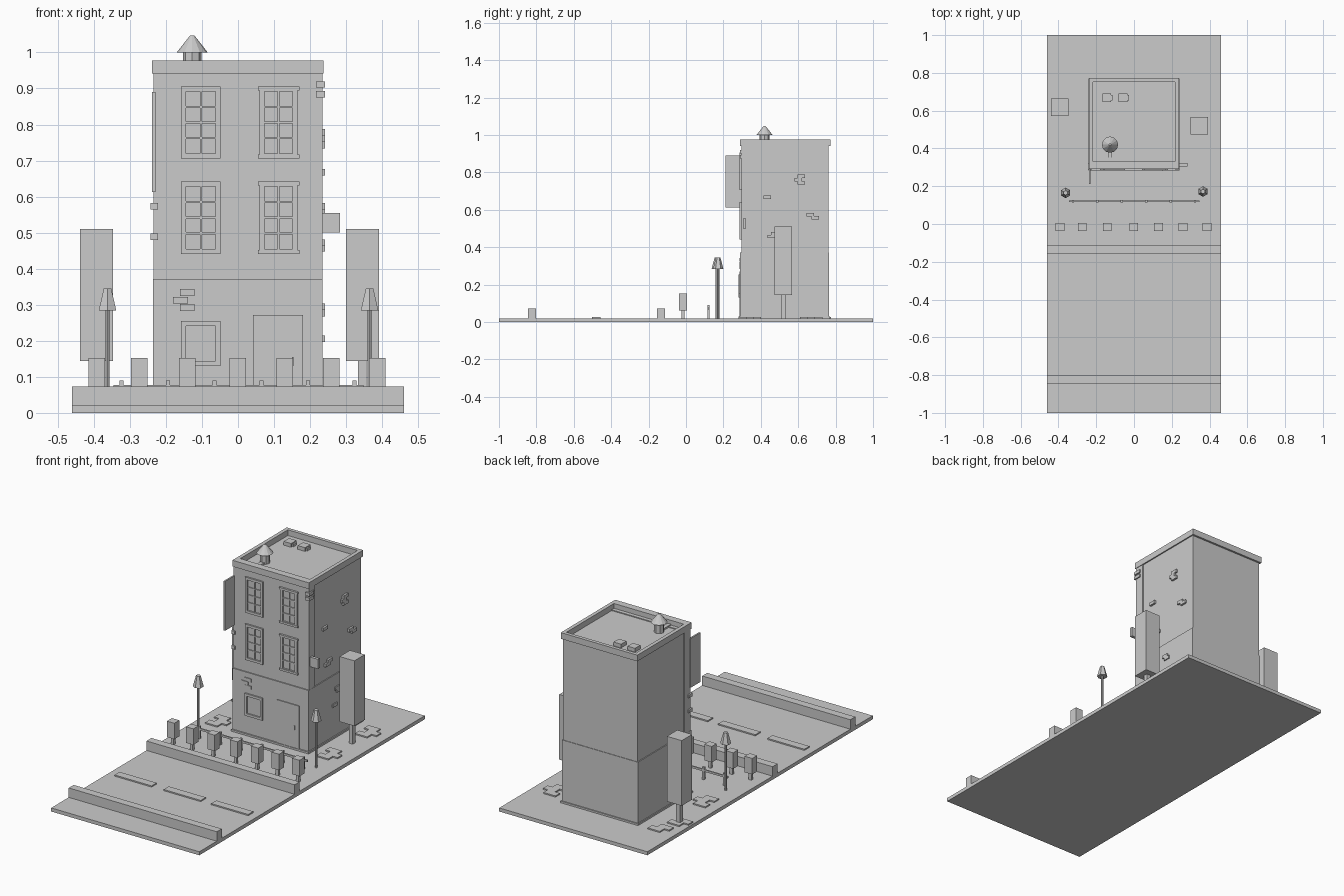
import bpy, bmesh
from mathutils import Matrix, Vector


def boxes(name, specs):
    """One object from boxes given as (x0, x1, y0, y1, z0, z1)."""
    bm = bmesh.new()
    for x0, x1, y0, y1, z0, z1 in specs:
        m = Matrix.Translation(((x0 + x1) / 2, (y0 + y1) / 2, (z0 + z1) / 2))
        bmesh.ops.create_cube(bm, size=1, matrix=m @ Matrix.Diagonal((x1 - x0, y1 - y0, z1 - z0, 1)))
    return finish(name, bm)


def cone(name, x, y, z0, z1, r0, r1, sides):
    bm = bmesh.new()
    bmesh.ops.create_cone(bm, cap_ends=True, segments=sides, radius1=r0, radius2=r1, depth=z1 - z0,
                          matrix=Matrix.Translation((x, y, (z0 + z1) / 2)))
    return finish(name, bm)


def finish(name, bm):
    me = bpy.data.meshes.new(name)
    bm.to_mesh(me)
    bm.free()
    ob = bpy.data.objects.new(name, me)
    bpy.context.collection.objects.link(ob)
    return ob


G = 0.02       # ground level
F = 0.296      # facade plane of the upper floors
FL = 0.29      # facade plane of the ground floor

# Ground, kerbs and road dashes
boxes("ground", [(-.46, .46, -1, 1, 0, G)])
for i, y in enumerate((-.845, -.155)):
    boxes(f"kerb_{i}", [(-.46, .46, y, y + .044, G, .073)])
boxes("road_dashes", [(x - .115, x + .115, -.502, -.457, G, .027) for x in (-.30, .005, .30)])

# Loose paving stones in staggered groups
for i, (x, y) in enumerate([(-.35, .34), (.34, .34), (.35, .67), (-.36, .755), (-.40, .64)]):
    boxes(f"paving_{i}", [(x - .05 + dx, x + .025 + dx, y + dy - .02, y + dy + .02, G, .027)
                          for dx, dy in ((0, -.04), (.03, 0), (0, .04))[:3 if i < 3 else 2]])

# Building body
boxes("plinth", [(-.241, .241, .282, .770, G, .03)])
boxes("ground_floor", [(-.236, .235, FL, .764, .03, .372)])
boxes("upper_floors", [(-.231, .230, .345, .761, .372, .945)])
boxes("facade_slab", [(-.235, .234, F, .351, .372, .95)])
boxes("parapet", [(-.238, .237, .29, .330, .942, .977), (-.238, .237, .752, .772, .942, .977),
                  (-.238, -.217, .33, .752, .942, .977), (.216, .237, .33, .752, .942, .977)])


def window(name, x0, x1, z0, z1, flared):
    t, y = .014, F - .009
    parts = [(x0, x0 + t, y, F, z0, z1), (x1 - t, x1, y, F, z0, z1),
             (x0, x1, y, F, z0, z0 + t), (x0, x1, y, F, z1 - t, z1)]
    if flared:  # wider lintel and sill
        parts += [(x0 - .005, x1 + .005, y - .002, F, z, z + .011) for z in (z0, z1 - .011)]
    boxes(name + "_surround", parts)
    a, b, c, d = x0 + t, x1 - t, z0 + t, z1 - t
    bars = [((a + b) / 2 - .003, (a + b) / 2 + .003, F - .005, F, c, d)]
    bars += [(a, b, F - .005, F, c + (d - c) * k / 4 - .003, c + (d - c) * k / 4 + .003) for k in (1, 2, 3)]
    boxes(name + "_bars", bars)


# Upper windows
for row, (z0, z1) in enumerate(((.441, .642), (.706, .906))):
    window(f"window_left_{row}", -.158, -.048, z0, z1, False)
    window(f"window_right_{row}", .060, .165, z0, z1, True)

# Shop window and door on the ground floor
boxes("shop_window", [(-.158, -.144, FL - .008, FL, .13, .255), (-.062, -.048, FL - .008, FL, .13, .255),
                      (-.144, -.062, FL - .008, FL, .13, .144), (-.144, -.062, FL - .008, FL, .241, .255)])
boxes("door", [(.042, .18, FL - .005, FL, .03, .271)])
boxes("door_handle", [(.150, .154, FL - .01, FL - .004, .13, .155)])

# Exposed bricks: front, right wall (y centre, z centre) and corners
boxes("front_bricks", [(x, x + .041, FL - .005, FL, z, z + .019)
                       for x, z in ((-.161, .324), (-.18, .303), (-.161, .283))])
right = [(.615, .779), (.60, .761), (.615, .743), (.435, .667), (.665, .573), (.69, .558),
         (.475, .472), (.455, .457), (.54, .294), (.555, .277), (.52, .205)]
boxes("right_bricks", [(.225, .241, y - .02, y + .02, z - .009, z + .009) for y, z in right])
boxes("corner_bricks", [(.216, .241, .288, .332, z, z + .018) for z in (.875, .902)] +
      [(-.243, -.222, .288, .320, z, z + .018) for z in (.48, .564)])

# Hanging signs
boxes("tall_sign", [(-.238, -.229, .212, .30, .613, .89)])
boxes("small_sign", [(.228, .283, .305, .322, .50, .554)])

# Water tank and roof vents
cone("tank_body", -.127, .42, .943, 1.003, .026, .026, 8)
cone("tank_roof", -.127, .42, 1.0, 1.047, .043, .006, 12)
boxes("tank_pipe", [(-.138, -.116, .33, .40, .943, .955)])
for i, x in enumerate((-.145, -.058)):
    boxes(f"roof_vent_{i}", [(x - .023, x + .023, .645, .692, .943, .966),
                             (x + .023, x + .031, .655, .682, .946, .96)])

# Block trees
for name, x, y in (("left", -.393, .619), ("right", .345, .52)):
    boxes(f"tree_crown_{name}", [(x - .046, x + .046, y - .046, y + .046, .144, .51)])
    boxes(f"tree_trunk_{name}", [(x - .012, x + .012, y - .012, y + .012, G, .144)])

# Street lamps
for name, x, y in (("left", -.362, .165), ("right", .365, .172)):
    cone(f"lamp_pole_{name}", x, y, G, .29, .006, .006, 8)
    cone(f"lamp_head_{name}", x, y, .284, .345, .028, .012, 6)

# Row of small bushes along the kerb
for i, x in enumerate((-.392, -.274, -.141, -.001, .13, .259, .386)):
    boxes(f"bush_{i}", [(x - .023, x + .023, -.038, .006, .062, .152),
                        (x - .008, x + .008, -.024, -.008, G, .062)])

# Low fence
boxes("fence_rail", [(-.345, .348, .117, .125, .066, .077)])
boxes("fence_posts", [(x - .006, x + .006, .114, .126, G, .09)
                      for x in (-.323, -.194, -.065, .065, .194, .323)])
